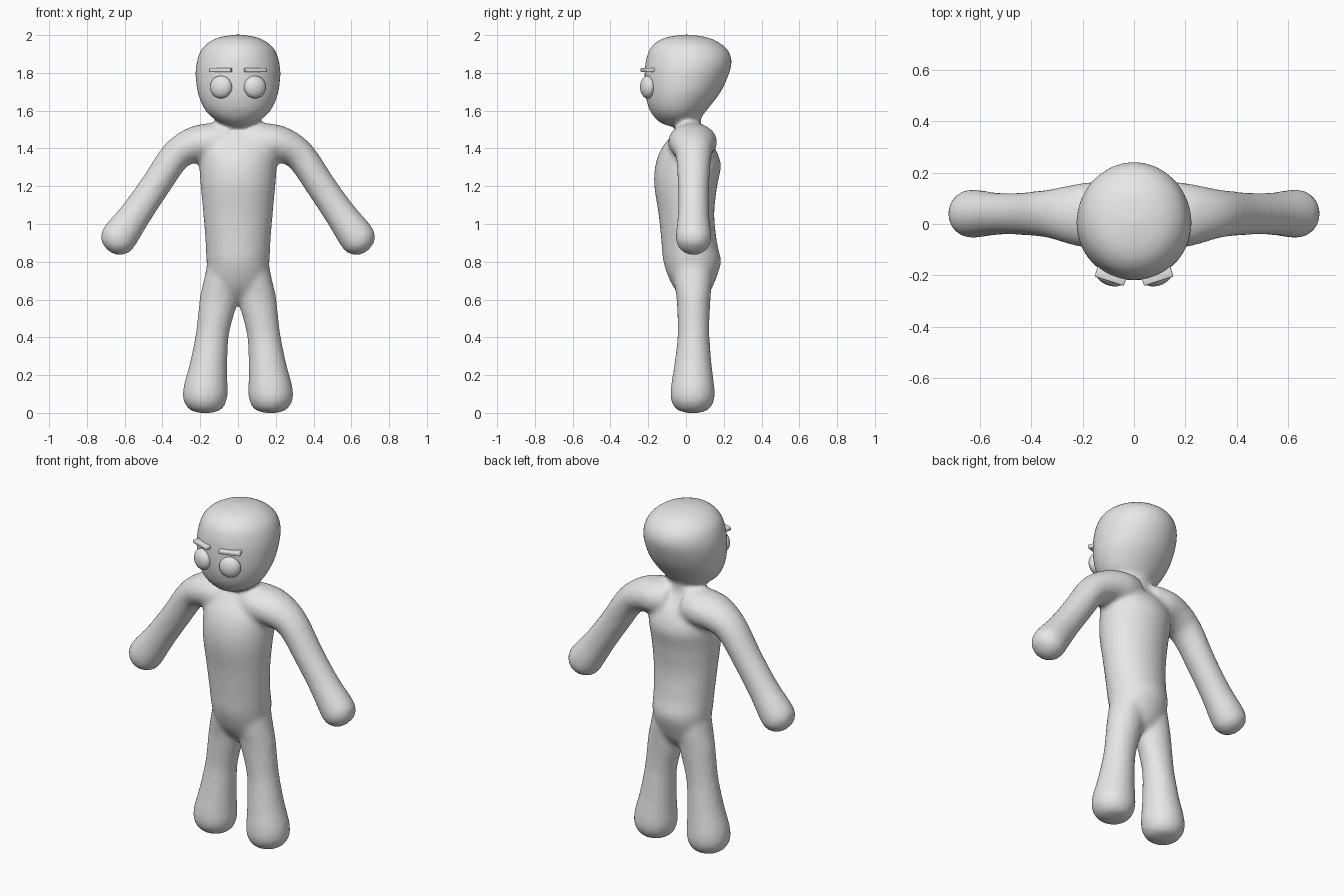
import bpy, bmesh, math
from mathutils import Vector

cube = bpy.data.objects.get("Cube")
if cube:
    bpy.data.objects.remove(cube, do_unlink=True)

# One plain grey for the whole figure
grey = bpy.data.materials.new("plain_grey")
grey.use_nodes = True
colour = (0.8, 0.8, 0.8, 1)
grey.diffuse_color = colour
grey.node_tree.nodes["Principled BSDF"].inputs["Base Color"].default_value = colour

SIDES = 32
STEPS = 5


def spline(rings):
    """Resample rings (x, y, z, width, depth) along a smooth curve."""
    pts = [Vector(r) for r in rings]
    pts = [pts[0]] + pts + [pts[-1]]
    out = []
    for a, b, c, d in zip(pts, pts[1:], pts[2:], pts[3:]):
        for i in range(STEPS):
            t = i / STEPS
            out.append(b + (c - a) * (t / 2)
                       + (a * 2 - b * 5 + c * 4 - d) * (t * t / 2)
                       + (b * 3 - a - c * 3 + d) * (t ** 3 / 2))
    return out + [pts[-1]]


def loft(bm, rings, side=1):
    """Skin elliptical rings that stand square to their path in the xz plane."""
    path = spline(rings)
    loops = []
    for i, p in enumerate(path):
        before, after = path[max(i - 1, 0)], path[min(i + 1, len(path) - 1)]
        dx, dz = after[0] - before[0], after[2] - before[2]
        across = Vector((dz, 0, -dx)).normalized()
        w, d = max(p[3], 0.004), max(p[4], 0.004)
        loop = []
        for k in range(SIDES):
            a = math.tau * k / SIDES
            v = Vector(p[:3]) + across * w * math.cos(a) + Vector((0, d * math.sin(a), 0))
            loop.append(bm.verts.new((v.x * side, v.y, v.z)))
        loops.append(loop)
    for lo, hi in zip(loops, loops[1:]):
        for k in range(SIDES):
            n = (k + 1) % SIDES
            bm.faces.new((lo[k], lo[n], hi[n], hi[k]))
    bm.faces.new(loops[0])
    bm.faces.new(loops[-1])


def upright(profile):
    """Turn (height, front, back, half width) rows into central rings."""
    return [(0, (f + b) / 2, z, w, (b - f) / 2) for z, f, b, w in profile]


def make_object(name, bm):
    bmesh.ops.recalc_face_normals(bm, faces=bm.faces)
    mesh = bpy.data.meshes.new(name)
    bm.to_mesh(mesh)
    bm.free()
    mesh.materials.append(grey)
    for face in mesh.polygons:
        face.use_smooth = True
    obj = bpy.data.objects.new(name, mesh)
    bpy.context.collection.objects.link(obj)
    return obj


# Torso and neck, from crotch upward
torso = upright([
    (0.59, 0.01, 0.07, 0.03), (0.63, -0.04, 0.12, 0.11), (0.7, -0.085, 0.155, 0.155),
    (0.8, -0.12, 0.185, 0.167), (0.9, -0.13, 0.165, 0.172), (1.05, -0.145, 0.15, 0.184),
    (1.2, -0.168, 0.165, 0.198), (1.31, -0.163, 0.185, 0.205), (1.4, -0.13, 0.155, 0.2),
    (1.47, -0.075, 0.1, 0.16), (1.52, -0.04, 0.08, 0.085), (1.6, -0.04, 0.08, 0.07)])

# Head, narrow at the chin and full at the back of the skull
head = upright([
    (1.515, -0.08, 0.05, 0.03), (1.535, -0.135, 0.065, 0.09), (1.57, -0.172, 0.085, 0.145),
    (1.62, -0.2, 0.125, 0.185), (1.7, -0.218, 0.185, 0.215), (1.8, -0.22, 0.23, 0.225),
    (1.87, -0.212, 0.242, 0.216), (1.93, -0.19, 0.215, 0.19), (1.975, -0.14, 0.15, 0.135),
    (1.995, -0.075, 0.08, 0.07), (2.003, 0, 0.01, 0.01)])

# Arm, from inside the chest to the rounded hand
arm = [(0.05, 0.03, 1.44, 0.1, 0.11), (0.14, 0.035, 1.435, 0.1, 0.13),
       (0.23, 0.035, 1.42, 0.095, 0.12), (0.33, 0.04, 1.36, 0.083, 0.095),
       (0.44, 0.04, 1.2, 0.08, 0.083), (0.54, 0.04, 1.055, 0.084, 0.083),
       (0.63, 0.04, 0.93, 0.096, 0.095), (0.659, 0.04, 0.89, 0.082, 0.082),
       (0.675, 0.04, 0.867, 0.055, 0.055), (0.684, 0.04, 0.855, 0.01, 0.01)]

# Leg, from inside the hip to the rounded foot
leg = [(0.075, 0.035, 0.82, 0.08, 0.1), (0.09, 0.037, 0.7, 0.09, 0.1),
       (0.103, 0.04, 0.6, 0.1, 0.09), (0.122, 0.04, 0.5, 0.092, 0.085),
       (0.138, 0.04, 0.4, 0.088, 0.085), (0.156, 0.037, 0.25, 0.1, 0.1),
       (0.173, 0.035, 0.11, 0.119, 0.118), (0.173, 0.035, 0.05, 0.108, 0.108),
       (0.173, 0.035, 0.012, 0.075, 0.075), (0.173, 0.035, -0.003, 0.01, 0.01)]

# Whole body, fused into one soft skin
bm = bmesh.new()
loft(bm, torso)
loft(bm, head)
for side in (1, -1):
    loft(bm, arm, side)
    loft(bm, leg, side)
body = make_object("body", bm)
fuse = body.modifiers.new("fuse", "REMESH")
fuse.mode = "VOXEL"
fuse.voxel_size = 0.014
fuse.use_smooth_shade = True
soften = body.modifiers.new("soften", "SMOOTH")
soften.factor = 0.5
soften.iterations = 10

for side, label in ((1, "left"), (-1, "right")):
    # Flattened ball eye, turned to lie on the face
    bm = bmesh.new()
    bmesh.ops.create_uvsphere(bm, u_segments=32, v_segments=16, radius=1)
    eye = make_object(label + "_eye", bm)
    eye.scale = (0.06, 0.038, 0.06)
    eye.location = (0.09 * side, -0.203, 1.725)
    eye.rotation_euler.z = math.radians(18) * side

    # Short straight eyebrow bar
    bm = bmesh.new()
    bmesh.ops.create_cube(bm, size=1)
    bmesh.ops.scale(bm, vec=(0.12, 0.045, 0.022), verts=bm.verts)
    bmesh.ops.bevel(bm, geom=bm.edges[:], offset=0.005, segments=2, profile=0.5,
                    affect="EDGES")
    brow = make_object(label + "_eyebrow", bm)
    brow.location = (0.09 * side, -0.202, 1.815)
    brow.rotation_euler.z = math.radians(18) * side
